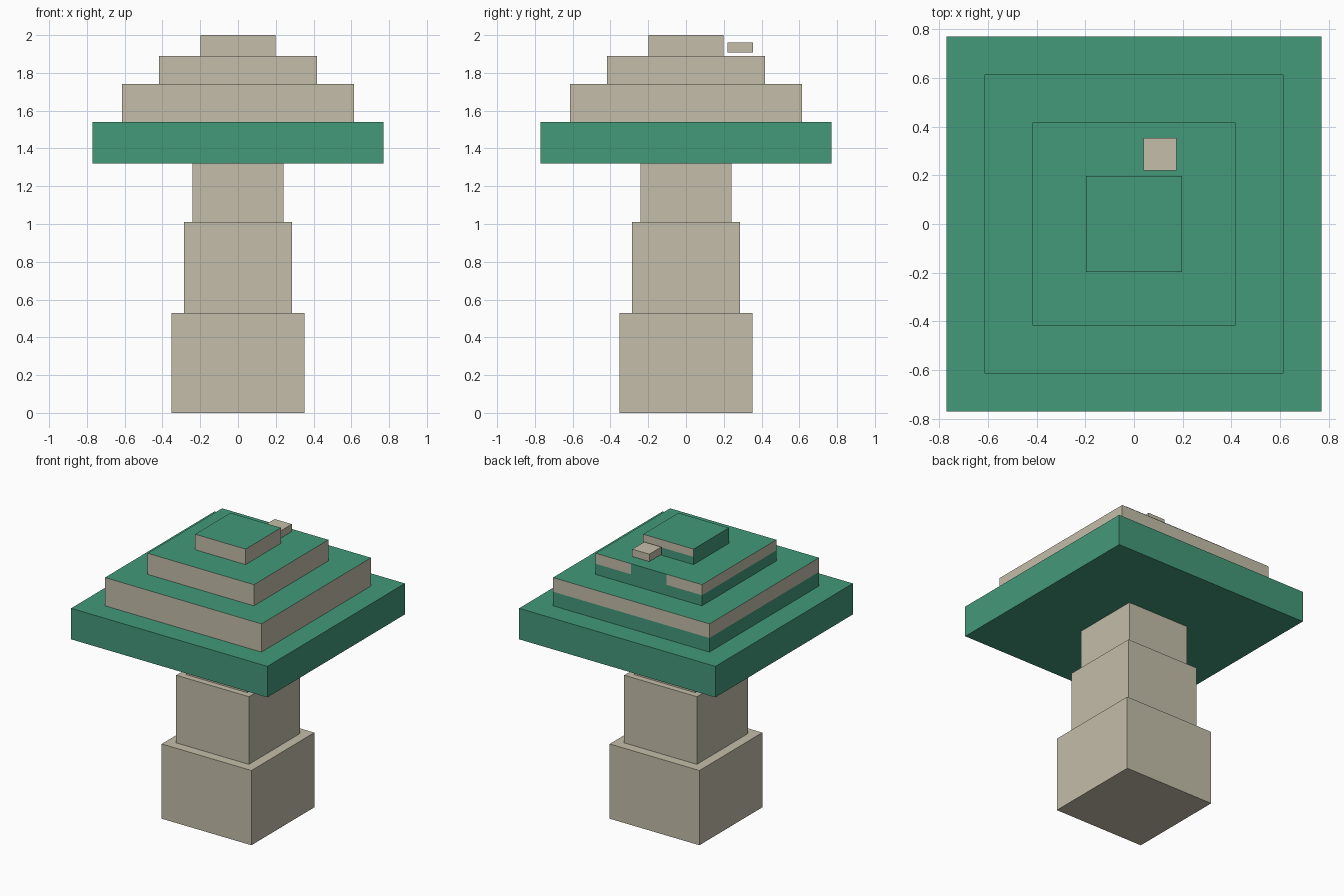
import bpy, bmesh
from mathutils import Vector

if "Cube" in bpy.data.objects:
    bpy.data.objects.remove(bpy.data.objects["Cube"])


def flat_colour(name, rgb):
    m = bpy.data.materials.new(name)
    m.diffuse_color = (*rgb, 1)
    m.use_nodes = True
    m.node_tree.nodes["Principled BSDF"].inputs["Base Color"].default_value = m.diffuse_color
    return m


BEIGE = flat_colour("beige", (0.552, 0.509, 0.397))
GREEN = flat_colour("green", (0.056, 0.319, 0.195))


def box(name, lo, hi, mats, cuts=(), rule=None):
    """Box between two corners, sliced by (point, normal) planes, coloured by rule(face)."""
    lo, hi = Vector(lo), Vector(hi)
    bm = bmesh.new()
    bmesh.ops.create_cube(bm, size=1)
    for v in bm.verts:
        v.co = (lo + hi) / 2 + v.co * (hi - lo)
    for co, no in cuts:
        bmesh.ops.bisect_plane(bm, geom=bm.verts[:] + bm.edges[:] + bm.faces[:],
                               plane_co=co, plane_no=no)
    bm.normal_update()
    if rule:
        for f in bm.faces:
            f.material_index = rule(f)
    me = bpy.data.meshes.new(name)
    bm.to_mesh(me)
    bm.free()
    for m in mats:
        me.materials.append(m)
    ob = bpy.data.objects.new(name, me)
    bpy.context.collection.objects.link(ob)
    return ob


def tier(name, r, z0, z1, mats, **kw):
    return box(name, (-r, -r, z0), (r, r, z1), mats, **kw)


# Stem: three blocks narrowing upward
tier("stem_base", 0.352, 0.0, 0.53, [BEIGE])
tier("stem_middle", 0.285, 0.53, 1.01, [BEIGE])
tier("stem_top", 0.241, 1.01, 1.32, [BEIGE])

# Cap brim
tier("cap_brim", 0.77, 1.32, 1.54, [GREEN])

# Stepped cap: green tops, beige front and right, upper half beige at back and left
GAP = 0.14  # half width of the green gap in the back of the upper step


def cap_step(name, r, z0, z1, gap=False, green_left=False):
    mid = (z0 + z1) / 2

    def rule(f):
        n, c = f.normal, f.calc_center_median()
        if abs(n.z) > 0.5:
            return 0
        if n.y < -0.5 or n.x > 0.5:
            return 1
        if n.x < -0.5 and green_left:
            return 0
        if n.y > 0.5 and gap and abs(c.x) < GAP:
            return 0
        return int(c.z > mid)

    cuts = [((0, 0, mid), (0, 0, 1))]
    if gap:
        cuts += [((s * GAP, 0, 0), (1, 0, 0)) for s in (-1, 1)]
    tier(name, r, z0, z1, [GREEN, BEIGE], cuts=cuts, rule=rule)


cap_step("cap_lower_step", 0.614, 1.54, 1.74)
cap_step("cap_upper_step", 0.417, 1.74, 1.89, gap=True)
cap_step("cap_crown", 0.198, 1.89, 2.0, green_left=True)

# Small loose block floating beside the crown
box("small_block", (0.04, 0.22, 1.907), (0.174, 0.354, 1.96), [BEIGE])
